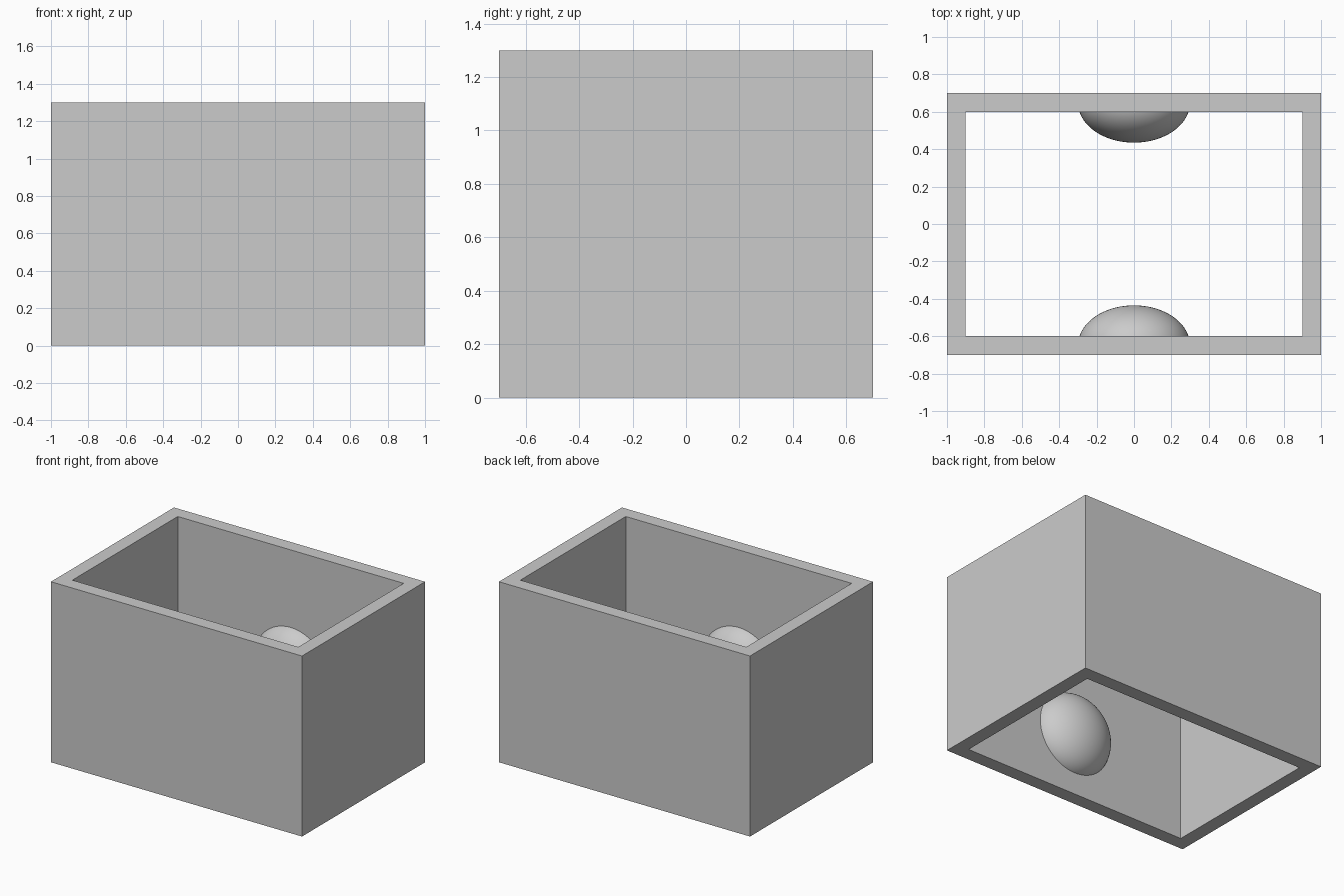
import bpy, bmesh
from math import pi
from mathutils import Matrix, Vector

LENGTH, WIDTH, HEIGHT, WALL = 2.0, 1.4, 1.3, 0.1
DOME_RADIUS, DOME_DEPTH, DOME_CENTRE_Y, DOME_Z = 0.3, 0.215, 0.65, 0.45

cube = bpy.data.objects.get("Cube")
if cube:
    bpy.data.objects.remove(cube, do_unlink=True)

grey = bpy.data.materials.new("light_grey")
grey.use_nodes = True
colour = (0.6, 0.6, 0.6, 1)
grey.diffuse_color = colour
grey.node_tree.nodes["Principled BSDF"].inputs["Base Color"].default_value = colour


def finish(bm, name):
    bmesh.ops.recalc_face_normals(bm, faces=bm.faces)
    mesh = bpy.data.meshes.new(name)
    bm.to_mesh(mesh)
    bm.free()
    mesh.materials.append(grey)
    obj = bpy.data.objects.new(name, mesh)
    bpy.context.collection.objects.link(obj)
    return obj


# Rectangular wall ring, open at the top and bottom
bm = bmesh.new()
bmesh.ops.create_grid(bm, x_segments=1, y_segments=1, size=0.5,
                      matrix=Matrix.Diagonal((LENGTH, WIDTH, 1, 1)))
centre = bm.faces[:]
bmesh.ops.inset_region(bm, faces=centre, thickness=WALL,
                       use_boundary=True, use_even_offset=True)
bmesh.ops.delete(bm, geom=centre, context='FACES')
ring = bmesh.ops.extrude_face_region(bm, geom=bm.faces[:], use_keep_orig=True)
top = [v for v in ring["geom"] if isinstance(v, bmesh.types.BMVert)]
bmesh.ops.translate(bm, verts=top, vec=(0, 0, HEIGHT))
finish(bm, "walls")

# Flattened domes bulging inwards from the two long walls
for name, side in (("front_dome", -1), ("back_dome", 1)):
    bm = bmesh.new()
    place = Matrix.Translation((0, side * DOME_CENTRE_Y, DOME_Z))
    flatten = Matrix.Diagonal((DOME_RADIUS, DOME_DEPTH, DOME_RADIUS, 1))
    bmesh.ops.create_uvsphere(bm, u_segments=64, v_segments=48, radius=1,
                              matrix=place @ flatten @ Matrix.Rotation(pi / 2, 4, 'X'))
    bmesh.ops.bisect_plane(bm, geom=bm.verts[:] + bm.edges[:] + bm.faces[:],
                           plane_co=Vector((0, side * (WIDTH / 2 - WALL), 0)),
                           plane_no=Vector((0, side, 0)), clear_outer=True)
    for face in bm.faces:
        face.smooth = True
    finish(bm, name)
